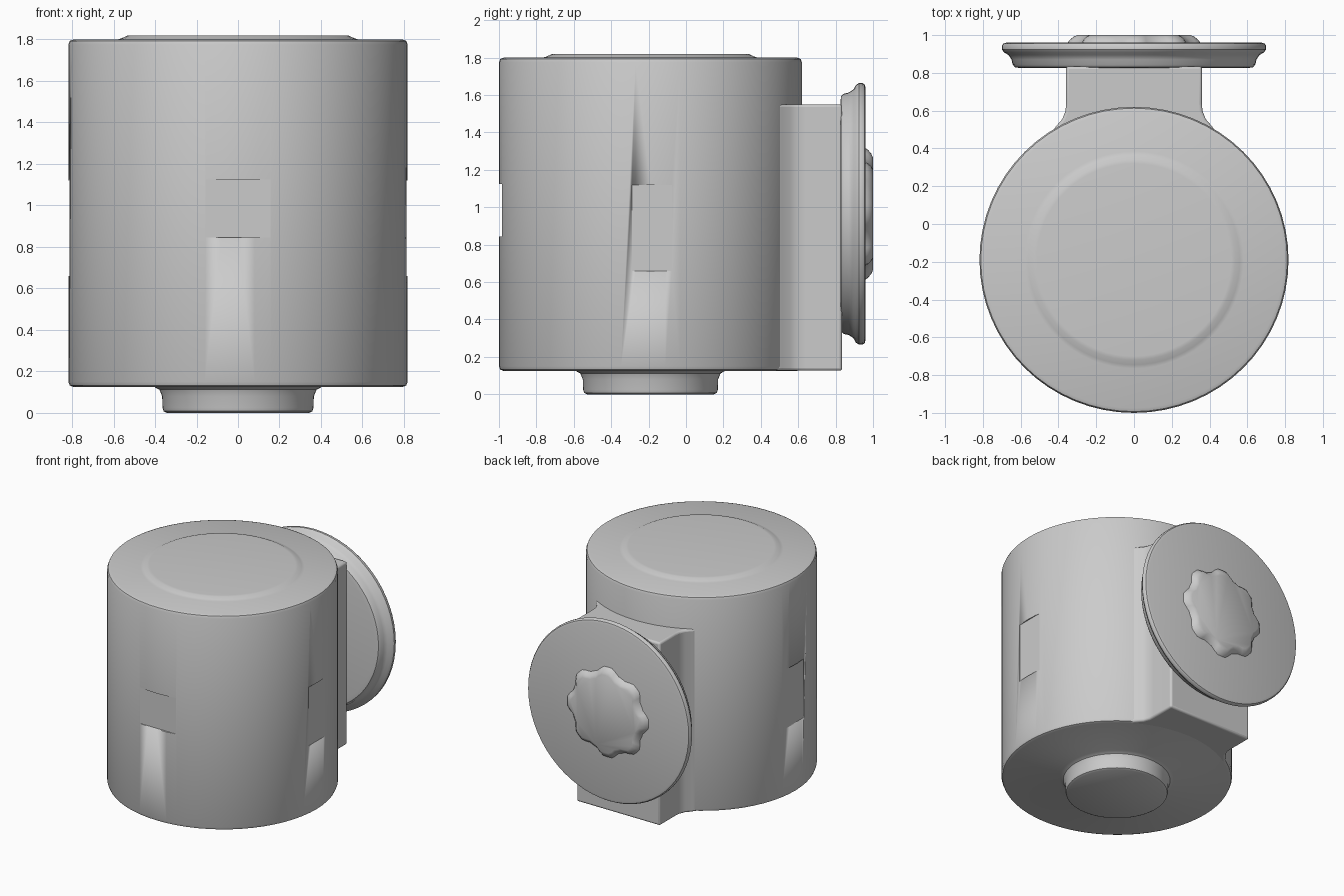
import bpy, bmesh
from math import sin, cos, pi, radians
from mathutils import Vector, Matrix

if "Cube" in bpy.data.objects:
    bpy.data.objects.remove(bpy.data.objects["Cube"])


def finish(name, bm, bevel=0.0):
    bmesh.ops.recalc_face_normals(bm, faces=bm.faces)
    me = bpy.data.meshes.new(name)
    bm.to_mesh(me)
    bm.free()
    ob = bpy.data.objects.new(name, me)
    bpy.context.collection.objects.link(ob)
    if bevel:
        m = ob.modifiers.new("Rounding", 'BEVEL')
        m.width, m.segments, m.limit_method = bevel, 3, 'ANGLE'
        m.angle_limit = radians(40)
    bpy.ops.object.select_all(action='DESELECT')
    bpy.context.view_layer.objects.active = ob
    ob.select_set(True)
    bpy.ops.object.shade_smooth_by_angle(angle=radians(35))
    return ob


def loft(name, rings, bevel=0.0):
    """Bridge equal-length closed rings and cap both ends."""
    bm = bmesh.new()
    rows = [[bm.verts.new(p) for p in ring] for ring in rings]
    n = len(rows[0])
    for a, b in zip(rows, rows[1:]):
        for i in range(n):
            j = (i + 1) % n
            bm.faces.new((a[i], a[j], b[j], b[i]))
    bm.faces.new(rows[0])
    bm.faces.new(rows[-1])
    return finish(name, bm, bevel)


def lathe(name, profile, matrix, sides=64, wave=0.0):
    """Turn (radius, height) pairs around an axis; wave adds eight lobes."""
    rings = []
    for r, h in profile:
        ring = []
        for i in range(sides):
            t = 2 * pi * i / sides
            k = r * (1 + wave * max(-0.7, min(0.7, cos(8 * t))))
            ring.append(matrix @ Vector((k * cos(t), k * sin(t), h)))
        rings.append(ring)
    return loft(name, rings)


def cutter(name, size, loc):
    bm = bmesh.new()
    bmesh.ops.create_cube(bm, size=1, matrix=Matrix.Translation(loc) @ Matrix.Diagonal((*size, 1)))
    ob = finish(name, bm)
    ob.hide_render = True
    ob.hide_set(True)
    return ob


upright = Matrix.Translation((0, -0.19, 0)) @ Matrix.Diagonal((1.01, 1, 1, 1))
backward = Matrix.Translation((0, 0, 0.965)) @ Matrix.Rotation(-pi / 2, 4, 'X')

# Drum with bottom hub and slightly raised lid
drum = lathe("drum", [
    (0.34, 0.0), (0.355, 0.008), (0.36, 0.025), (0.362, 0.08), (0.375, 0.112), (0.40, 0.125),
    (0.785, 0.125), (0.803, 0.132), (0.81, 0.15),
    (0.81, 1.775), (0.803, 1.793), (0.785, 1.80),
    (0.575, 1.80), (0.555, 1.806), (0.53, 1.818), (0.51, 1.82)], upright)

# Shallow notches in the front and both sides of the drum
notches = [cutter("front_notch_cutter", (0.40, 0.2, 0.28), (0, -1.085, 0.985))]
for s in (-1, 1):
    notches.append(cutter("side_notch_cutter", (0.2, 0.24, 0.46), (s * 0.909, -0.17, 0.89)))
for c in notches:
    m = drum.modifiers.new("Notch", 'BOOLEAN')
    m.operation, m.object, m.solver = 'DIFFERENCE', c, 'EXACT'

# Mounting block flaring into the drum
half = [(0.45, 0.46), (0.415, 0.515), (0.38, 0.555), (0.362, 0.60), (0.36, 0.64), (0.36, 0.835)]
outline = half + [(-x, y) for x, y in reversed(half)]
loft("mounting_block", [[(x, y, z) for x, y in outline] for z in (0.126, 1.55)], 0.015)

# Flanged round plate on the back
lathe("back_plate", [
    (0.60, 0.825), (0.63, 0.83), (0.643, 0.845), (0.648, 0.87), (0.665, 0.895), (0.688, 0.908),
    (0.70, 0.925), (0.70, 0.943), (0.692, 0.955), (0.675, 0.96)], backward)

# Lobed knob in the middle of the plate
lathe("lobed_knob", [
    (0.335, 0.955), (0.325, 0.972), (0.305, 0.99), (0.285, 1.0)], backward, 64, 0.08)
